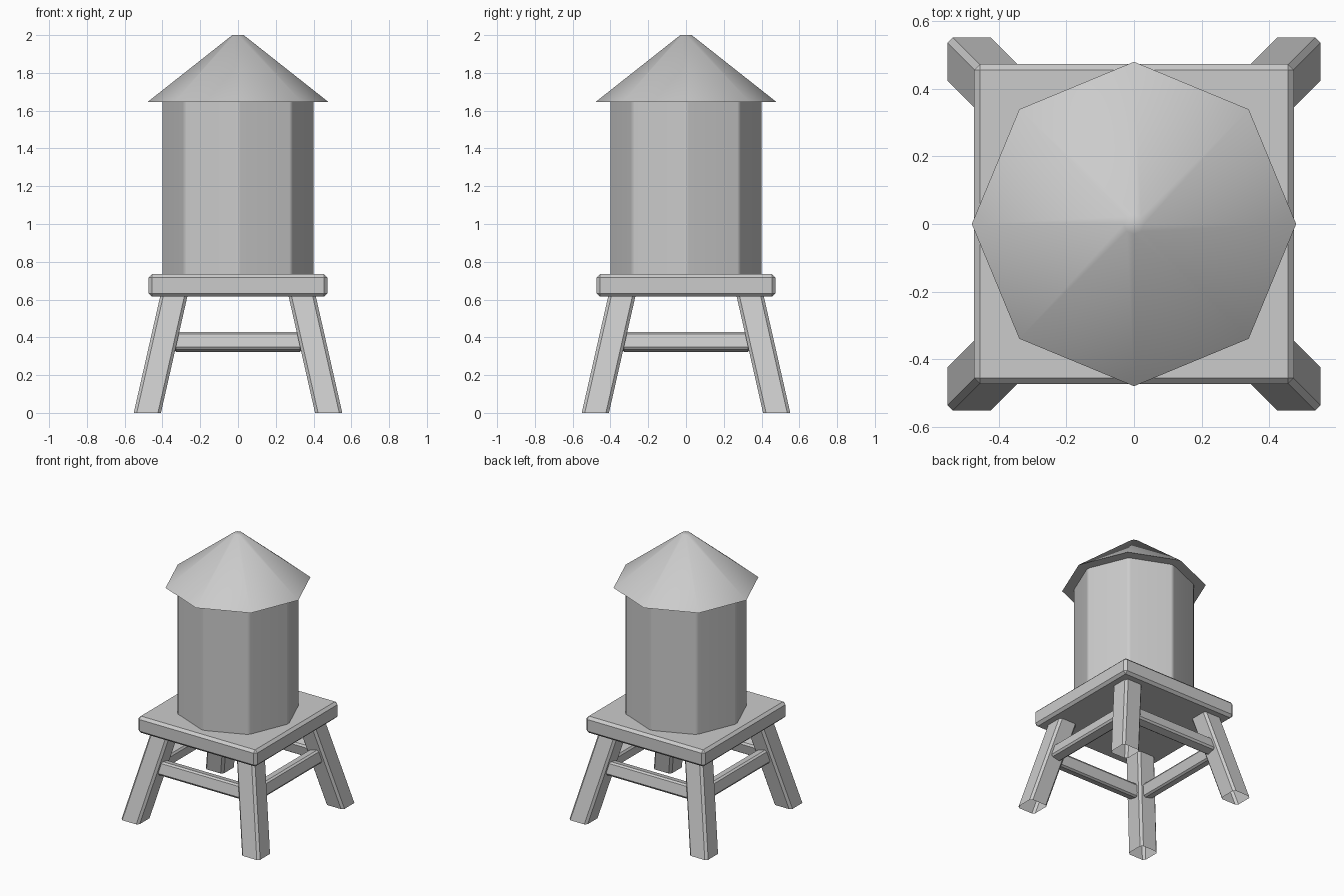
import bpy, bmesh, math
from mathutils import Matrix, Vector

if "Cube" in bpy.data.objects:
    bpy.data.objects.remove(bpy.data.objects["Cube"], do_unlink=True)

grey = bpy.data.materials.new("plain_grey")
grey.use_nodes = True
GREY = (0.6, 0.6, 0.6, 1)
grey.diffuse_color = GREY
grey.node_tree.nodes["Principled BSDF"].inputs["Base Color"].default_value = GREY


def finish(bm, name):
    bmesh.ops.recalc_face_normals(bm, faces=bm.faces)
    mesh = bpy.data.meshes.new(name)
    bm.to_mesh(mesh)
    bm.free()
    mesh.materials.append(grey)
    obj = bpy.data.objects.new(name, mesh)
    bpy.context.collection.objects.link(obj)
    return obj


def smooth(obj, degrees):
    bpy.ops.object.select_all(action="DESELECT")
    obj.select_set(True)
    bpy.context.view_layer.objects.active = obj
    bpy.ops.object.shade_smooth_by_angle(angle=math.radians(degrees))


def chamfered_box(name, size, matrix, chamfer):
    bm = bmesh.new()
    bmesh.ops.create_cube(bm, size=1, matrix=Matrix.Diagonal((*size, 1)))
    bmesh.ops.bevel(bm, geom=bm.edges[:], offset=chamfer, segments=1,
                    affect="EDGES")
    bm.transform(matrix)
    return finish(bm, name)


def eight_sided(name, bottom_radius, top_radius, low, high):
    bm = bmesh.new()
    bmesh.ops.create_cone(bm, cap_ends=True, segments=8, radius1=bottom_radius,
                          radius2=top_radius, depth=high - low,
                          matrix=Matrix.Translation((0, 0, (low + high) / 2)))
    return bm


# Tank: octagonal drum with softened vertical edges
bm = eight_sided("tank", 0.405, 0.405, 0.72, 1.65)
upright = [e for e in bm.edges
           if abs(e.verts[0].co.z - e.verts[1].co.z) > 0.1]
bmesh.ops.bevel(bm, geom=upright, offset=0.015, segments=1, affect="EDGES")
tank = finish(bm, "tank")
smooth(tank, 50)
weighted = tank.modifiers.new("even_faces", "WEIGHTED_NORMAL")
weighted.keep_sharp = True

# Roof: overhanging cone with a blunt tip
smooth(finish(eight_sided("roof", 0.48, 0.03, 1.645, 2.0), "roof"), 60)

# Platform
chamfered_box("platform", (0.946, 0.946, 0.12),
              Matrix.Translation((0, 0, 0.675)), 0.018)

# Splayed legs: chamfered square section, sheared outward, open at the foot
TOP, FOOT_AT, TOP_AT, HALF, CUT = 0.63, 0.48, 0.337, 0.072, 0.016
corners = []
for sx, sy in ((1, 1), (-1, 1), (-1, -1), (1, -1)):
    a = Vector((sx * (HALF - CUT), sy * HALF, 0))
    b = Vector((sx * HALF, sy * (HALF - CUT), 0))
    corners += [b, a] if sx == sy else [a, b]

for end, sy in (("front", -1), ("back", 1)):
    for side, sx in (("left", 1), ("right", -1)):
        bm = bmesh.new()
        rings = []
        for z, at in ((0, FOOT_AT), (TOP, TOP_AT)):
            centre = Vector((sx * at, sy * at, z))
            rings.append([bm.verts.new(centre + c) for c in corners])
        foot, head = rings
        for i in range(len(corners)):
            j = (i + 1) % len(corners)
            bm.faces.new((foot[i], foot[j], head[j], head[i]))
        bm.faces.new(head)
        finish(bm, f"{end}_{side}_leg")

# Rails between the legs, leaning with them
lean = math.atan2(FOOT_AT - TOP_AT, TOP)
for turn, side in enumerate(("front", "left", "back", "right")):
    place = (Matrix.Rotation(turn * math.pi / 2, 4, "Z")
             @ Matrix.Translation((0, -0.393, 0.375))
             @ Matrix.Rotation(-lean, 4, "X"))
    chamfered_box(f"{side}_rail", (0.68, 0.08, 0.095), place, 0.012)
